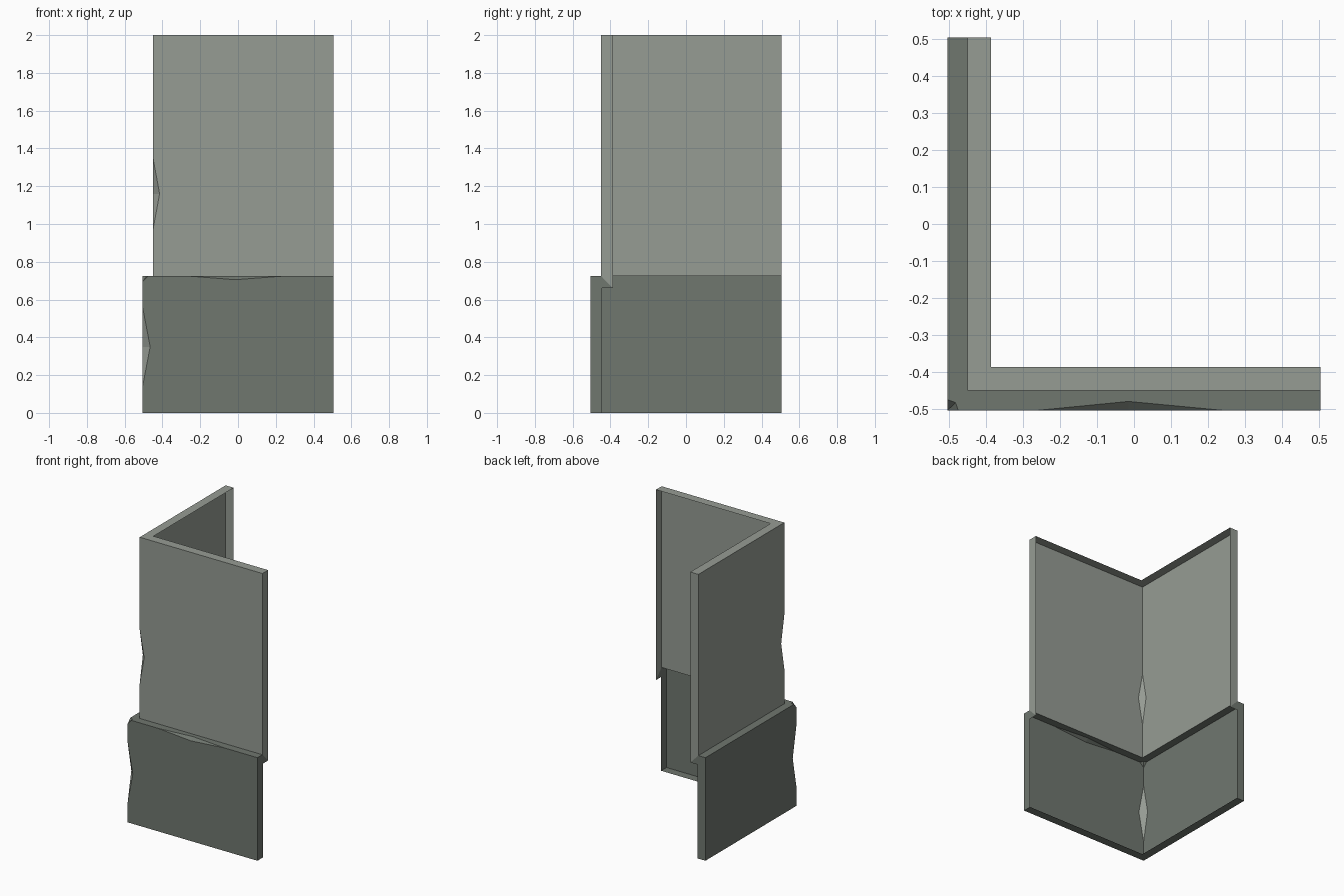
import bpy, bmesh

if "Cube" in bpy.data.objects:
    bpy.data.objects.remove(bpy.data.objects["Cube"])


def material(name, rgb):
    m = bpy.data.materials.new(name)
    m.diffuse_color = (*rgb, 1)
    m.use_nodes = True
    m.node_tree.nodes["Principled BSDF"].inputs["Base Color"].default_value = m.diffuse_color
    return m


light = material("light_grey_stone", (0.305, 0.332, 0.296))
dark = material("dark_grey_stone", (0.162, 0.184, 0.159))

E = 0.505            # outer extent of lower band and wing ends
U = 0.45             # outer face of upper wall
I, LI = 0.387, 0.445  # inner edges of upper and lower caps
T, H = 0.725, 2.0    # ledge height, total height
C = 0.03             # size of the broken ledge corner


class Shell:
    """Collects open shell faces; the second wing mirrors the first about x = y."""

    def __init__(self, name, mats):
        self.name, self.mats, self.bm = name, mats, bmesh.new()

    def face(self, pts, mat=0):
        f = self.bm.faces.new([self.bm.verts.new(p) for p in pts])
        f.material_index = mat

    def left(self, pts, mat=0):
        self.face([(y, x, z) for x, y, z in reversed(pts)], mat)

    def both(self, pts, mat=0):
        self.face(pts, mat)
        self.left(pts, mat)

    def corner_chip(self, c, z0, zm, z1, w, mat):
        a, b = (-c + w, -c, zm), (-c, -c + w, zm)
        self.face([(-c, -c, z1), b, a], mat)
        self.face([(-c, -c, z0), a, b], mat)

    def finish(self):
        bmesh.ops.remove_doubles(self.bm, verts=self.bm.verts, dist=0.0005)
        me = bpy.data.meshes.new(self.name)
        self.bm.to_mesh(me)
        self.bm.free()
        for m in self.mats:
            me.materials.append(m)
        ob = bpy.data.objects.new(self.name, me)
        bpy.context.collection.objects.link(ob)


# Upper wall: outer faces, top cap, end caps, chipped corner edge
up = Shell("upper_wall", [light])
up.both([(E, -U, T), (E, -U, H), (-U, -U, H), (-U, -U, 1.35),
         (-U + 0.035, -U, 1.16), (-U, -U, 0.97), (-U, -U, T)])
up.both([(-U, -U, H), (E, -U, H), (E, -I, H), (-I, -I, H)])
up.both([(E, -U, T), (E, -I, 0.66), (E, -I, H), (E, -U, H)])
up.corner_chip(U, 0.97, 1.16, 1.35, 0.035, 0)
up.finish()

# Lower band: outer faces, the front one notched along its top edge
low = Shell("lower_band", [dark, light])
chip_r, chip_l = (0.25, -E, T), (-0.27, -E, T)
chip_down, chip_in = (-0.015, -E, 0.705), (-0.015, -E + 0.025, T)
edge = [(-E + C, -E, T), (-E, -E, T - C), (-E, -E, 0.56),
        (-E + 0.04, -E, 0.35), (-E, -E, 0.14), (-E, -E, 0)]
low.face([(E, -E, 0), (E, -E, T), chip_r, chip_down, chip_l] + edge)
low.left([(E, -E, 0), (E, -E, T)] + edge)

# Ledge on top of the band, with notch and broken corner
mid = (-E + 0.022, -E + 0.022, T)
ledge = [(E, -E, T), (E, -U, T), (-U, -U, T), mid, (-E + C, -E, T)]
low.face(ledge + [chip_l, chip_in, chip_r])
low.left(ledge)
low.face([chip_l, chip_down, chip_in])
low.face([chip_down, chip_r, chip_in])
low.both([(-E, -E, T - C), (-E + C, -E, T), mid])

# Bottom cap, stepped end caps and chipped corner edge
low.both([(-E, -E, 0), (-LI, -LI, 0), (E, -LI, 0), (E, -E, 0)])
low.both([(E, -E, 0), (E, -LI, 0), (E, -LI, 0.66), (E, -I, 0.66),
          (E, -U, T), (E, -E, T)])
low.corner_chip(E, 0.14, 0.35, 0.56, 0.04, 1)
low.finish()
